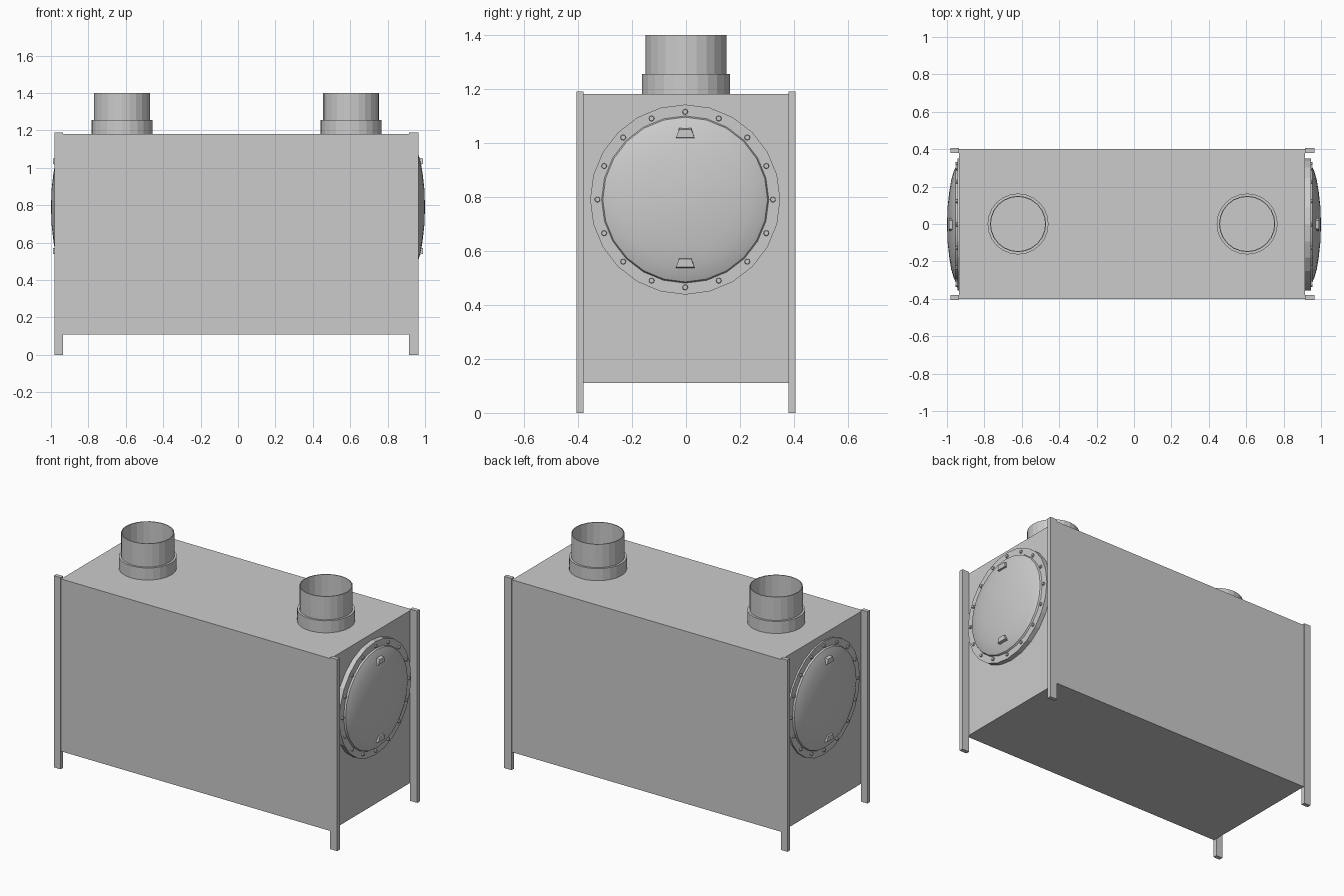
import bpy, bmesh
from math import sin, cos, pi
from mathutils import Matrix, Vector

cube = bpy.data.objects.get("Cube")
if cube:
    bpy.data.objects.remove(cube, do_unlink=True)

GREY = 0.6
metal = bpy.data.materials.new("grey_metal")
metal.use_nodes = True
metal.diffuse_color = (GREY, GREY, GREY, 1)
metal.node_tree.nodes["Principled BSDF"].inputs["Base Color"].default_value = (GREY, GREY, GREY, 1)


def finish(name, bm, smooth=False):
    bmesh.ops.recalc_face_normals(bm, faces=bm.faces)
    mesh = bpy.data.meshes.new(name)
    bm.to_mesh(mesh)
    bm.free()
    mesh.materials.append(metal)
    obj = bpy.data.objects.new(name, mesh)
    bpy.context.scene.collection.objects.link(obj)
    if smooth:
        bpy.ops.object.select_all(action="DESELECT")
        obj.select_set(True)
        bpy.context.view_layer.objects.active = obj
        bpy.ops.object.shade_smooth_by_angle(angle=pi / 9)
    return obj


def box(name, low, high):
    low, high = Vector(low), Vector(high)
    bm = bmesh.new()
    bmesh.ops.create_cube(bm, size=1)
    for v in bm.verts:
        v.co = (low + high) / 2 + v.co * (high - low)
    return finish(name, bm)


def lathe(name, profile, steps, place, closed=False, smooth=False):
    """Spin (radius, height) points about z, then place the result."""
    bm = bmesh.new()
    verts = [bm.verts.new((r, 0, h)) for r, h in profile]
    edges = [bm.edges.new(pair) for pair in zip(verts, verts[1:])]
    if closed:
        edges.append(bm.edges.new((verts[-1], verts[0])))
    bmesh.ops.spin(bm, geom=verts + edges, axis=(0, 0, 1), cent=(0, 0, 0),
                   angle=2 * pi, steps=steps, use_duplicate=False)
    bmesh.ops.remove_doubles(bm, verts=bm.verts, dist=0.0002)
    bm.transform(place)
    return finish(name, bm, smooth)


# Tank body
X0, X1, TOP = -0.935, 0.915, 1.18
box("tank_body", (X0, -0.4, 0.11), (X1, 0.4, TOP))

# Corner posts, running down into feet
for end, a, b in (("right", X0 - 0.045, X0), ("left", X1, X1 + 0.05)):
    box("front_post_" + end, (a, -0.405, 0), (b, -0.38, 1.19))
    box("back_post_" + end, (a, 0.38, 0), (b, 0.405, 1.19))

# Open pipe stubs with collars
for end, x in (("right", -0.62), ("left", 0.605)):
    place = Matrix.Translation((x, 0, TOP))
    lathe("pipe_" + end, [(0.15, 0), (0.15, 0.22), (0.145, 0.22), (0.145, 0)], 24, place, True)
    lathe("collar_" + end, [(0.163, 0), (0.163, 0.075), (0.15, 0.075), (0.15, 0)], 24, place, True)

# Domed inspection covers: local z points outward, local y points up
for end, side, wall in (("right", -1, X0), ("left", 1, X1)):
    place = Matrix(((0, 0, side, 0), (side, 0, 0, -0.003), (0, 1, 0, 0.79), (0, 0, 0, 1)))
    base = abs(wall)
    lathe("flange_" + end, [(0, base), (0.352, base), (0.352, 0.945), (0, 0.945)], 24, place)
    lathe("dome_" + end, [(0.31, 0.944), (0.305, 0.955), (0.285, 0.964), (0.24, 0.977),
                          (0.18, 0.987), (0.1, 0.996), (0, 1.0)], 24, place, smooth=True)
    # Bolts round the flange
    bm = bmesh.new()
    for i in range(16):
        a = 2 * pi * i / 16
        spot = Vector((0.325 * cos(a), 0.325 * sin(a), 0.948))
        bmesh.ops.create_cone(bm, cap_ends=True, segments=8, radius1=0.011, radius2=0.009,
                              depth=0.012, matrix=place @ Matrix.Translation(spot))
    finish("bolts_" + end, bm)
    # Tapered grips at the top and bottom of the dome
    for level, y in (("upper", 0.245), ("lower", -0.235)):
        bm = bmesh.new()
        bmesh.ops.create_cube(bm, size=1)
        for v in bm.verts:
            outer = v.co.z > 0
            width = 0.068 if v.co.y < 0 else 0.045
            v.co = (v.co.x * width, y + v.co.y * (0.03 if outer else 0.04), 0.99 if outer else 0.965)
        bm.transform(place)
        finish(level + "_grip_" + end, bm)
